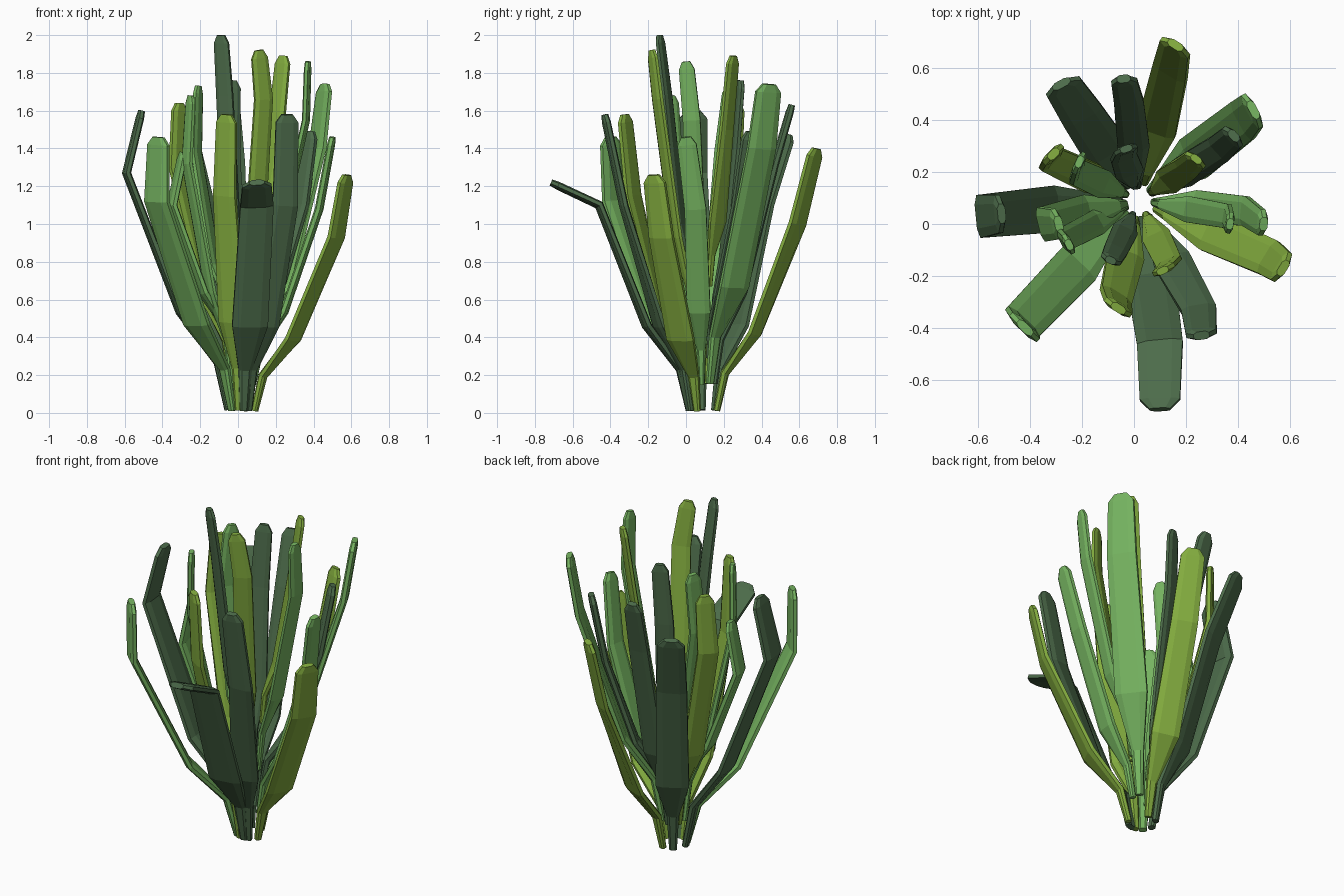
import bpy, bmesh, math
from mathutils import Vector, Matrix

if "Cube" in bpy.data.objects:
    bpy.data.objects.remove(bpy.data.objects["Cube"])


def material(name, rgb):
    m = bpy.data.materials.new(name)
    m.diffuse_color = (*rgb, 1)
    m.use_nodes = True
    m.node_tree.nodes["Principled BSDF"].inputs["Base Color"].default_value = m.diffuse_color
    return m


DARK = material("dark green", (0.074, 0.15, 0.07))
GREEN = material("leaf green", (0.18, 0.455, 0.118))
OLIVE = material("yellow green", (0.23, 0.42, 0.05))

CX, CY = 0.02, 0.09      # heart of the plant

# flat eight-sided strap section: (share of width, share of thickness)
SECTION = [(-.5, -.25), (-.28, -.5), (.28, -.5), (.5, -.25),
           (.5, .25), (.28, .5), (-.28, .5), (-.5, .25)]


def leaf(name, mat, base_z, width, bend, tip, twist=0):
    """Thick strap leaf: narrow foot, flare, long blade, bend, clipped tip."""
    bend, tip = Vector(bend), Vector(tip)
    r0 = 0.075 if base_z < 0.1 else 0.06
    thick = 0.04 if width > 0.105 else 0.034
    width *= 1.04
    out = Vector((bend.x - CX, bend.y - CY, 0))
    reach = out.length
    out.normalize()
    side = Vector((-out.y, out.x, 0))
    heart = Vector((CX, CY, 0))
    h = bend.z - base_z

    def at(f, z):
        return heart + out * (r0 + (reach - r0) * f) + Vector((0, 0, base_z + h * z))

    shoulder = tip - (tip - bend).normalized() * 0.042
    # path point, width share, thickness share, twist share
    path = [(at(0, 0.012), .25, .8, 0), (at(.10, .21), .40, 1, 0),
            (at(.47, .42), 1.08, 1, .4), (bend, 1.0, 1, 1),
            (shoulder, .88, .95, 1), (tip, .45, .8, 1)]
    bm = bmesh.new()
    rings = []
    for i, (p, ws, ts, tw) in enumerate(path):
        a = path[max(i - 1, 0)][0]
        b = path[min(i + 1, len(path) - 1)][0]
        t1 = (p - a).normalized() if i else Vector()
        t2 = (b - p).normalized() if i < len(path) - 1 else Vector()
        tan = (t1 + t2).normalized()
        s = Matrix.Rotation(math.radians(twist * tw), 3, 'Z') @ side
        s = (s - tan * s.dot(tan)).normalized()
        n = s.cross(tan).normalized()
        rings.append([bm.verts.new(p + s * (u * width * ws) + n * (v * thick * ts))
                      for u, v in SECTION])
    k = len(SECTION)
    for a, b in zip(rings, rings[1:]):
        for j in range(k):
            bm.faces.new((a[j], a[(j + 1) % k], b[(j + 1) % k], b[j]))
    bm.faces.new(rings[0][::-1])
    bm.faces.new(rings[-1])
    bmesh.ops.recalc_face_normals(bm, faces=bm.faces)
    me = bpy.data.meshes.new(name)
    bm.to_mesh(me)
    bm.free()
    me.materials.append(mat)
    ob = bpy.data.objects.new(name, me)
    bpy.context.collection.objects.link(ob)


# outer leaves, rooted at the ground
OUTER = [
    (OLIVE, 0, .14, (.14, .59, 1.0), (.16, .69, 1.40), -20),
    (DARK, 0, .16, (-.20, .42, 1.1), (-.28, .54, 1.47), -6),
    (DARK, 0, .16, (-.59, .03, 1.27), (-.51, .04, 1.60)),
    (GREEN, 0, .16, (-.43, -.38, 1.12), (-.42, -.40, 1.46)),
    (OLIVE, 0, .13, (-.07, -.28, 1.15), (-.06, -.325, 1.58), -19),
    (DARK, 0, .17, (.10, -.46, 1.10), (.10, -.715, 1.22)),
    (DARK, 0, .13, (.25, -.33, 1.1), (.26, -.43, 1.58), -20),
    (OLIVE, 0, .14, (.52, -.13, .93), (.575, -.17, 1.26), -8),
]
# middle leaves, rooted a little higher
MIDDLE = [
    (GREEN, .14, .11, (.43, .05, 1.08), (.50, .0, 1.46)),
    (DARK, .28, .11, (.33, .29, 1.1), (.385, .34, 1.49), 10),
    (GREEN, .14, .16, (.42, .40, 1.4), (.46, .44, 1.74), -10),
    (DARK, .14, .11, (-.02, .47, 1.32), (-.04, .56, 1.63)),
    (OLIVE, .14, .11, (-.32, .25, 1.3), (-.31, .27, 1.64), -20),
    (GREEN, .3, .13, (-.35, .0, 1.1), (-.29, .0, 1.38)),
    (GREEN, .14, .09, (-.27, -.06, 1.32), (-.25, -.08, 1.68)),
]
# inner leaves, steep and rooted highest
INNER = [
    (DARK, .4, .10, (-.04, .26, 1.4), (-.03, .29, 1.76)),
    (GREEN, .35, .10, (-.22, .20, 1.38), (-.21, .24, 1.73)),
    (DARK, .5, .09, (-.07, -.10, 1.68), (-.09, -.14, 2.0)),
    (OLIVE, .4, .10, (.135, -.15, 1.66), (.11, -.18, 1.92)),
    (GREEN, .4, .09, (.36, .03, 1.55), (.37, .0, 1.86)),
    (OLIVE, .66, .10, (.20, .215, 1.5), (.24, .25, 1.89), 18),
]
for group, rows in (("outer_leaf", OUTER), ("middle_leaf", MIDDLE), ("inner_leaf", INNER)):
    for i, row in enumerate(rows, 1):
        leaf(f"{group}_{i}", *row)
